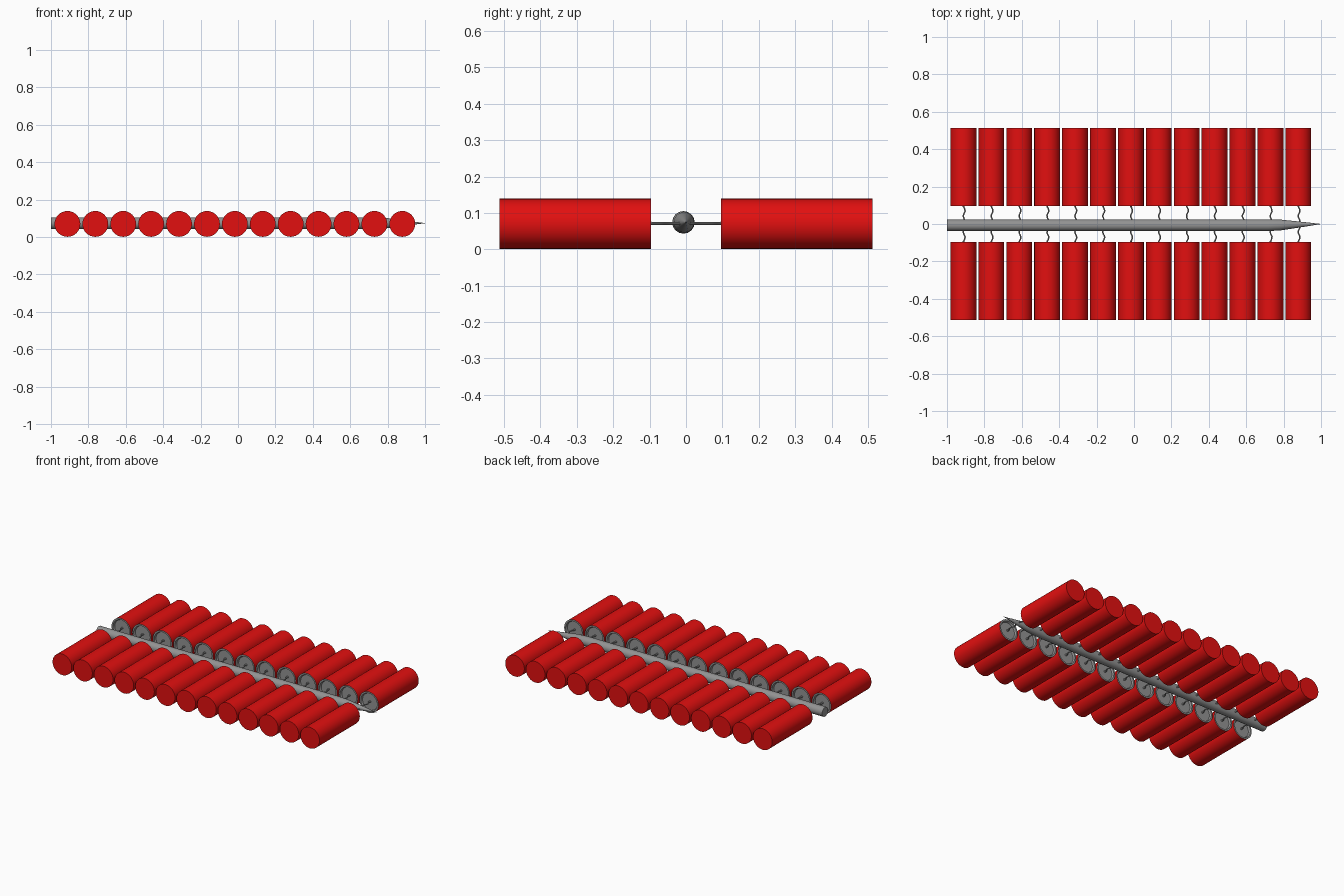
import bpy, bmesh, math

cube = bpy.data.objects.get("Cube")
if cube:
    bpy.data.objects.remove(cube, do_unlink=True)


def material(name, rgb):
    m = bpy.data.materials.new(name)
    m.use_nodes = True
    colour = (*rgb, 1)
    m.diffuse_color = colour
    m.node_tree.nodes["Principled BSDF"].inputs["Base Color"].default_value = colour
    return m


RED = material("paper red", (0.76, 0.005, 0.005))
GREY = material("fuse grey", (0.29, 0.29, 0.29))

TUBE_R, INNER, OUTER, AXIS_Z = 0.069, 0.096, 0.512, 0.07
COUNT, FIRST_X, STEP = 13, -0.912, 0.1492


def finish(bm, name, mats):
    mesh = bpy.data.meshes.new(name)
    bmesh.ops.recalc_face_normals(bm, faces=bm.faces)
    bm.to_mesh(mesh)
    bm.free()
    for m in mats:
        mesh.materials.append(m)
    ob = bpy.data.objects.new(name, mesh)
    bpy.context.collection.objects.link(ob)
    bpy.ops.object.select_all(action="DESELECT")
    ob.select_set(True)
    bpy.context.view_layer.objects.active = ob
    bpy.ops.object.shade_smooth_by_angle(angle=math.radians(35))
    return ob


def lathe(profile, sides, place, grey_from=None):
    """Loft rings of (distance along axis, radius); place maps to 3D."""
    bm = bmesh.new()
    rings = []
    for d, r in profile:
        turn = [2 * math.pi * i / sides for i in range(sides)]
        rings.append([bm.verts.new(place(d, r * math.cos(a), r * math.sin(a))) for a in turn])
    for k, (a, b) in enumerate(zip(rings, rings[1:])):
        for i in range(sides):
            j = (i + 1) % sides
            f = bm.faces.new((a[i], a[j], b[j], b[i]))
            f.material_index = int(grey_from is not None and k >= grey_from)
    bm.faces.new(rings[0])
    bm.faces.new(rings[-1]).material_index = int(grey_from is not None)
    return bm


# Red tubes with a grey recessed end, and the wavy wick joining each to the main fuse
tube_profile = [(OUTER, TUBE_R), (INNER, TUBE_R), (INNER, TUBE_R * 0.85),
                (INNER + 0.012, TUBE_R * 0.78)]
for row, side in (("back", 1), ("front", -1)):
    for n in range(COUNT):
        x = FIRST_X + n * STEP
        bm = lathe(tube_profile, 32, lambda d, u, v: (x + u, side * d, AXIS_Z + v), grey_from=1)
        finish(bm, f"{row}_tube_{n + 1}", [RED, GREY])

        wick = []
        for k in range(13):
            t = k / 12
            radius = 0.004 + 0.003 * max(0, t - 0.8) * 5
            wick.append((0.01 + t * 0.1, radius))
        bm = lathe(wick, 8, lambda d, u, v: (
            x + 0.004 + 0.005 * math.sin(d * 110) + u, side * d, AXIS_Z + 0.001 + v))
        finish(bm, f"{row}_wick_{n + 1}", [GREY])

# Main fuse running down the middle, drawn out to a point
fuse_profile = [(-1, 0.031), (0.72, 0.031), (0.79, 0.028), (0.86, 0.019),
                (0.93, 0.01), (0.97, 0.004), (1, 0.0006)]


def fuse_point(d, u, v):
    drift = max(0, (d - 0.72) / 0.28)
    return (d, -0.007 + 0.007 * drift + u, 0.074 + v)


finish(lathe(fuse_profile, 16, fuse_point), "main_fuse", [GREY])
